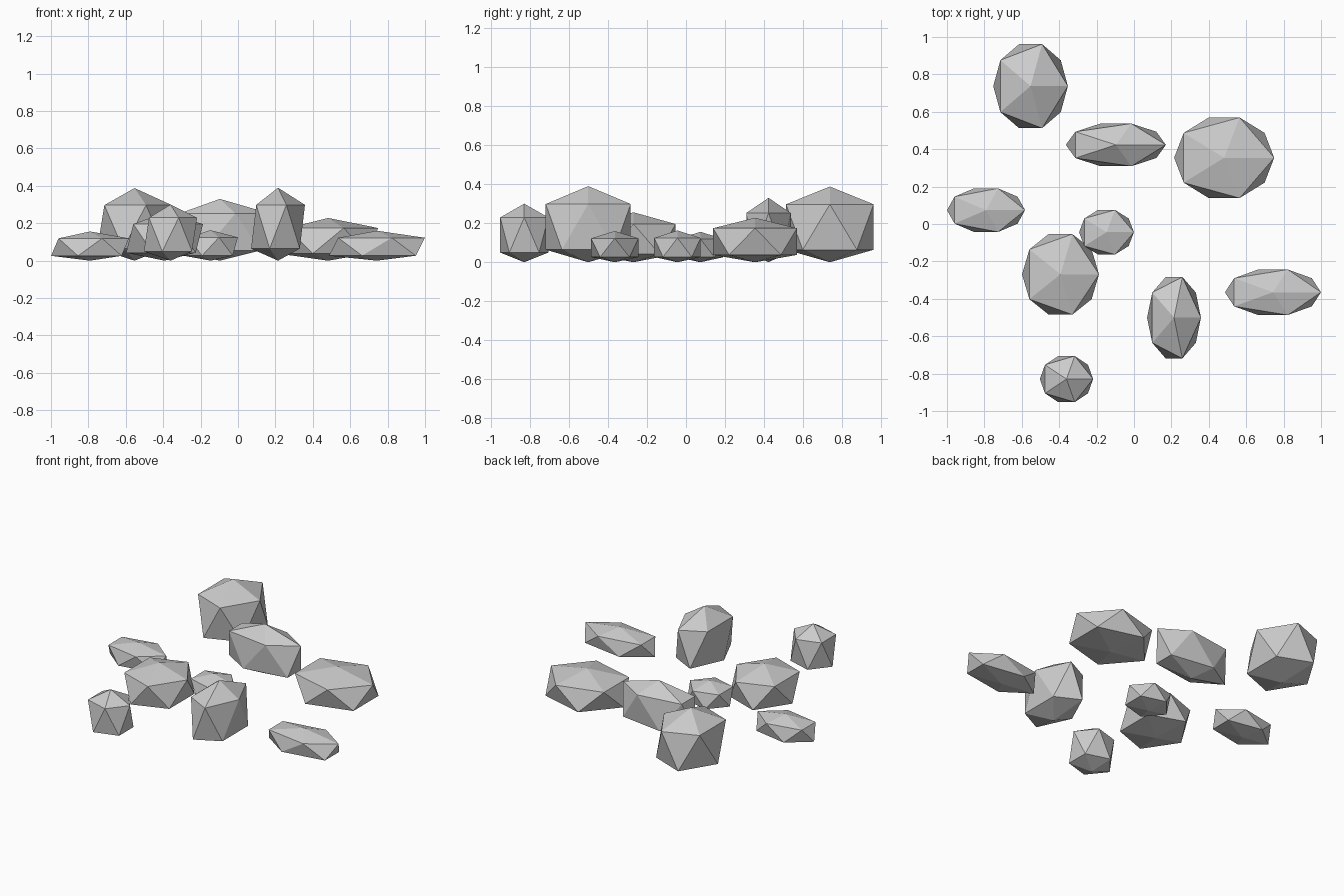
import bpy

# Scattered faceted stones: centre x, centre y, radius x, radius y, height
stones = [
    (-0.553, 0.737, 0.223, 0.264, 0.388),
    (0.482, 0.354, 0.299, 0.253, 0.228),
    (-0.097, 0.423, 0.299, 0.134, 0.330),
    (-0.791, 0.074, 0.233, 0.137, 0.156),
    (-0.147, -0.044, 0.164, 0.140, 0.163),
    (-0.393, -0.269, 0.230, 0.253, 0.256),
    (0.214, -0.501, 0.161, 0.256, 0.390),
    (-0.361, -0.829, 0.159, 0.145, 0.300),
    (0.743, -0.365, 0.287, 0.143, 0.160),
]


def level(z):
    """Flattened caps: heights of bottom tip, lower ring, upper ring, top tip."""
    if z < -0.9:
        return 0.0
    if z < 0:
        return 0.165
    return 0.765 if z < 0.9 else 1.0


def stone(index, x, y, rx, ry, height):
    bpy.ops.mesh.primitive_ico_sphere_add(subdivisions=1, radius=1, location=(x, y, 0))
    ob = bpy.context.object
    ob.name = f"stone_{index}"
    for v in ob.data.vertices:
        v.co = (v.co.x * rx, v.co.y * ry, level(v.co.z) * height)


for i, s in enumerate(stones, 1):
    stone(i, *s)
